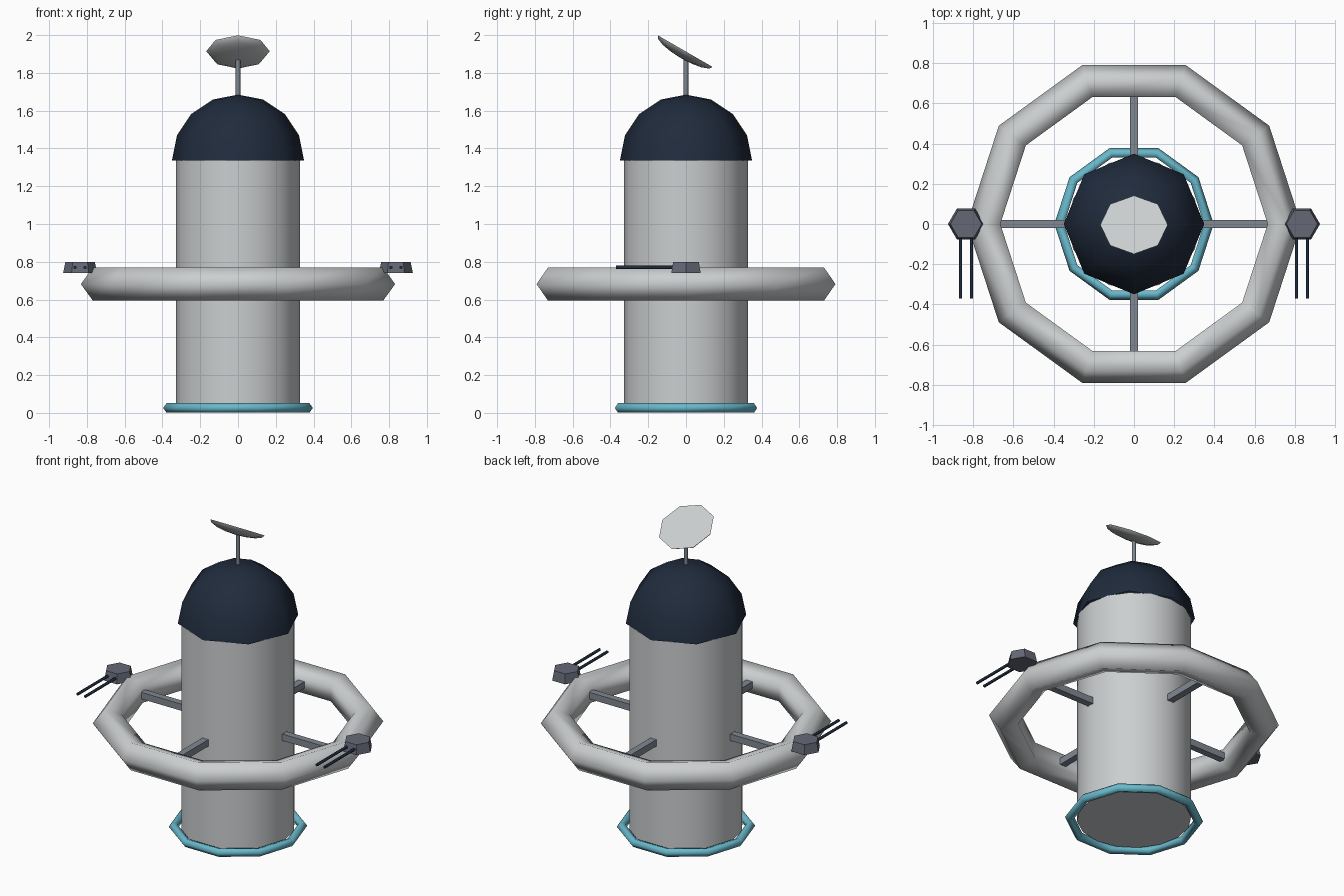
import bpy, bmesh, math

cube = bpy.data.objects.get("Cube")
if cube:
    bpy.data.objects.remove(cube, do_unlink=True)


def material(name, rgb):
    m = bpy.data.materials.new(name)
    m.use_nodes = True
    m.diffuse_color = (*rgb, 1)
    m.node_tree.nodes["Principled BSDF"].inputs["Base Color"].default_value = (*rgb, 1)
    return m


HULL = material("pale_hull", (0.60, 0.62, 0.63))
NAVY = material("dark_navy", (0.014, 0.024, 0.045))
TEAL = material("teal_glow", (0.14, 0.48, 0.60))
STEEL = material("strut_grey", (0.22, 0.25, 0.29))
GUN = material("turret_grey", (0.13, 0.14, 0.18))


def finish(name, mat, angle=None):
    """Name and colour the active object; smooth it below the given angle."""
    ob = bpy.context.object
    ob.name = ob.data.name = name
    ob.data.materials.append(mat)
    if angle:
        bpy.ops.object.shade_smooth_by_angle(angle=math.radians(angle))
    return ob


def torus(name, mat, major, minor, z):
    bpy.ops.mesh.primitive_torus_add(major_segments=10, minor_segments=5,
                                     major_radius=major, minor_radius=minor,
                                     location=(0, 0, z))
    return finish(name, mat, 180)


def cone(name, mat, sides, r1, r2, depth, loc, rot=(0, 0, 0), angle=None):
    bpy.ops.mesh.primitive_cone_add(vertices=sides, radius1=r1, radius2=r2,
                                    depth=depth, location=loc, rotation=rot)
    return finish(name, mat, angle)


def half_sphere(name, mat, radius, keep_top, fill, angle):
    """Eight-sided sphere cut at its equator."""
    bpy.ops.mesh.primitive_uv_sphere_add(segments=8, ring_count=8, radius=radius)
    ob = bpy.context.object
    bm = bmesh.new()
    bm.from_mesh(ob.data)
    side = 1 if keep_top else -1
    bmesh.ops.delete(bm, geom=[v for v in bm.verts if v.co.z * side < -0.001],
                     context="VERTS")
    if fill:
        bmesh.ops.contextual_create(bm, geom=[e for e in bm.edges if e.is_boundary])
        bmesh.ops.recalc_face_normals(bm, faces=bm.faces)
    bm.to_mesh(ob.data)
    bm.free()
    return finish(name, mat, angle)


# Central tower, dome and rings
MID = 0.682
cone("tower", HULL, 16, 0.328, 0.328, 1.31, (0, 0, MID), angle=40)
dome = half_sphere("dome", NAVY, 0.35, True, False, 180)
dome.location.z = 1.335
torus("habitat_ring", HULL, 0.74, 0.092, MID)
torus("base_ring", TEAL, 0.37, 0.0265, 0.026)

# Spokes joining tower and ring
for i, label in enumerate(("left", "back", "right", "front")):
    a = i * math.pi / 2
    bpy.ops.mesh.primitive_cube_add(size=1, rotation=(0, 0, a),
                                    location=(0.5 * math.cos(a), 0.5 * math.sin(a), MID))
    bpy.context.object.scale = (0.40, 0.042, 0.042)
    finish("spoke_" + label, STEEL)

# Twin-barrel turrets on the ring sides
for side, label in ((1, "left"), (-1, "right")):
    x = side * 0.836
    cone("turret_" + label, GUN, 6, 0.09, 0.078, 0.06, (x, 0, 0.77),
         rot=(0, 0, math.pi / 2))
    for n, dx in enumerate((-0.027, 0.027)):
        cone(f"barrel_{label}_{n + 1}", NAVY, 6, 0.009, 0.009, 0.35,
             (x + dx, -0.195, 0.77), rot=(math.pi / 2, 0, 0), angle=70)

# Antenna mast and tilted dish
cone("antenna_mast", STEEL, 8, 0.012, 0.012, 0.23, (0, 0, 1.775), angle=60)
dish = half_sphere("antenna_dish", HULL, 0.168, False, True, 50)
dish.scale.z = 0.26
dish.rotation_euler.x = -math.radians(30)
dish.location = (0, -0.004, 1.915)
